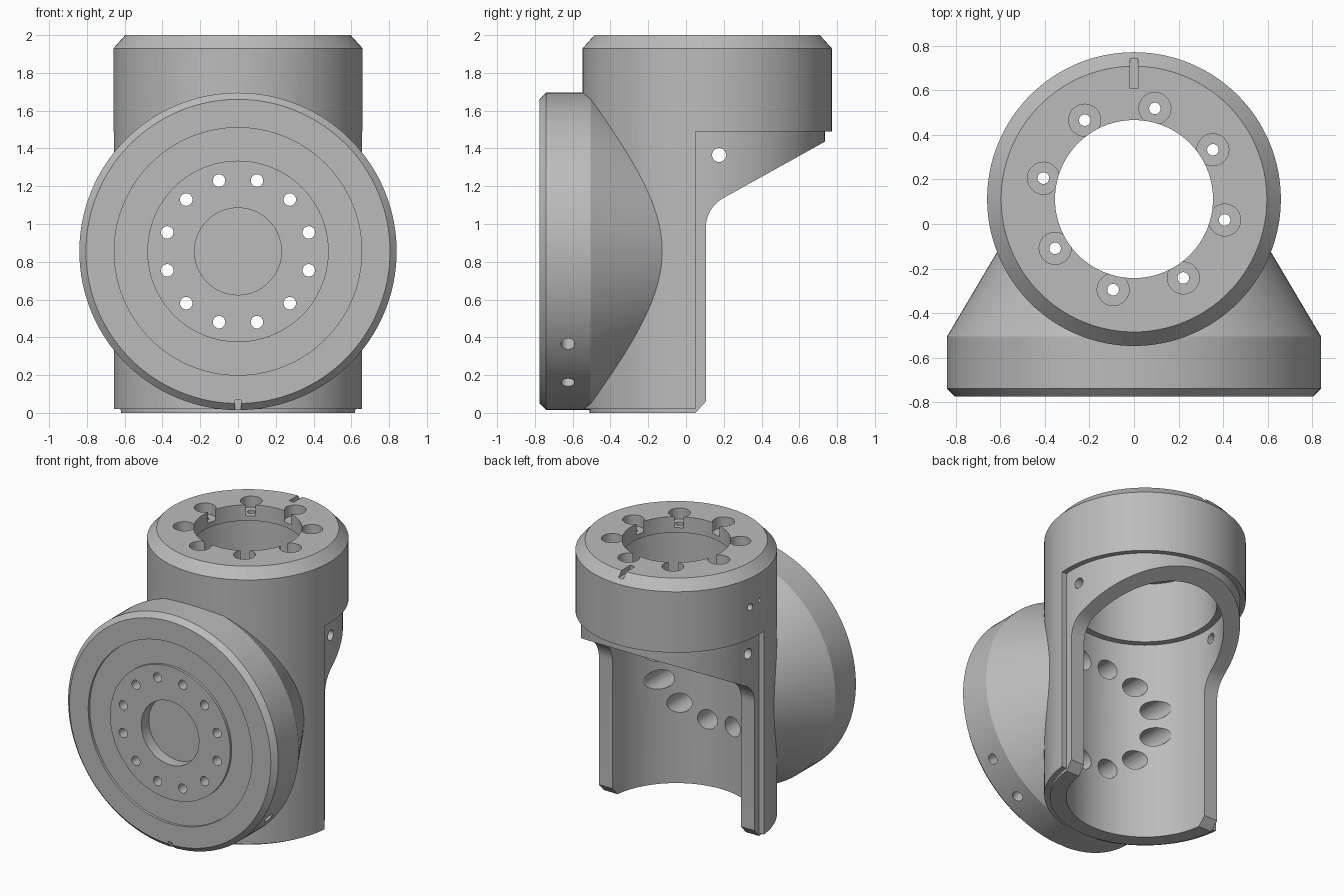
import bpy, bmesh
from math import sin, cos, pi, radians
from mathutils import Vector, Matrix

if "Cube" in bpy.data.objects:
    bpy.data.objects.remove(bpy.data.objects["Cube"])

AXIS_Y = 0.112    # centre line of the upright tube
DISC_Z = 0.855    # centre line of the front flange

grey = bpy.data.materials.new("machined_grey")
grey.use_nodes = True
colour = (0.5, 0.5, 0.5, 1)
grey.diffuse_color = colour
grey.node_tree.nodes["Principled BSDF"].inputs["Base Color"].default_value = colour


def make(name, bm, matrix=Matrix()):
    bmesh.ops.recalc_face_normals(bm, faces=bm.faces)
    bm.transform(matrix)
    mesh = bpy.data.meshes.new(name)
    bm.to_mesh(mesh)
    bm.free()
    mesh.materials.append(grey)
    ob = bpy.data.objects.new(name, mesh)
    bpy.context.collection.objects.link(ob)
    return ob


def lathe(name, profile, matrix, steps=128):
    """Solid of revolution from (radius, height) points; both ends lie on the axis."""
    bm = bmesh.new()
    vs = [bm.verts.new((r, 0, h)) for r, h in profile]
    es = [bm.edges.new(pair) for pair in zip(vs, vs[1:])]
    bmesh.ops.spin(bm, geom=vs + es, cent=(0, 0, 0), axis=(0, 0, 1),
                   angle=2 * pi, steps=steps, use_merge=True)
    bmesh.ops.remove_doubles(bm, verts=bm.verts, dist=1e-5)
    return make(name, bm, matrix)


def rod(p, q, r, steps=28):
    p, q = Vector(p), Vector(q)
    bm = bmesh.new()
    bmesh.ops.create_cone(bm, cap_ends=True, segments=steps, radius1=r,
                          radius2=r, depth=(q - p).length)
    turn = (q - p).to_track_quat('Z', 'Y').to_matrix().to_4x4()
    return make("cutter", bm, Matrix.Translation((p + q) / 2) @ turn)


def box(lo, hi):
    lo, hi = Vector(lo), Vector(hi)
    bm = bmesh.new()
    bmesh.ops.create_cube(bm, size=1)
    return make("cutter", bm, Matrix.Translation((lo + hi) / 2) @ Matrix.Diagonal((*(hi - lo), 1)))


def side_prism(points):
    """Extrude a (y, z) outline right across the model."""
    bm = bmesh.new()
    face = bm.faces.new([bm.verts.new((-1, y, z)) for y, z in points])
    out = bmesh.ops.extrude_face_region(bm, geom=[face])
    bmesh.ops.translate(bm, vec=(2, 0, 0),
                        verts=[v for v in out["geom"] if isinstance(v, bmesh.types.BMVert)])
    return make("cutter", bm)


def combine(ob, other, op='DIFFERENCE'):
    mod = ob.modifiers.new("boolean", 'BOOLEAN')
    mod.operation, mod.solver, mod.object = op, 'EXACT', other
    bpy.context.view_layer.objects.active = ob
    bpy.ops.object.modifier_apply(modifier=mod.name)
    bpy.data.objects.remove(other)


upright = Matrix.Translation((0, AXIS_Y, 0))
facing = Matrix.Translation((0, 0, DISC_Z)) @ Matrix.Rotation(pi / 2, 4, 'X')

# Outer tube with chamfered head, cut away at the lower back
housing = lathe("joint_housing", [(0, 0.02), (0.66, 0.02), (0.66, 1.93), (0.597, 2), (0, 2)], upright)
combine(housing, box((-1, 0.05, -0.1), (1, 1, 1.49)))

# Inner sleeve with straight rear edges curving into a sloped collar
sleeve = lathe("sleeve", [(0, 0), (0.623, 0), (0.623, 1.6), (0, 1.6)], upright)
R = 0.18
bend = [(0.105 + R * (1 - cos(a)), 0.98 + R * sin(a)) for a in (radians(60 * i / 8) for i in range(9))]
combine(sleeve, side_prism([(0.041, -0.01), (0.105, 0.06), *bend, (0.8, 1.472), (0.8, -0.01)]))
combine(housing, sleeve, 'UNION')

# Front flange: cone, rim, sunken ring, raised bolt ring and hub recess
flange = lathe("flange", [(0, 0.1), (0.6, 0.1), (0.84, 0.505), (0.84, 0.74), (0.805, 0.775),
                          (0.655, 0.775), (0.655, 0.757), (0.48, 0.757), (0.48, 0.775),
                          (0.23, 0.775), (0.23, 0.69), (0, 0.69)], facing)
combine(housing, flange, 'UNION')

# Stepped bore
bore = lathe("bore", [(0, -0.1), (0.515, -0.1), (0.515, 1.45), (0.47, 1.45), (0.47, 1.885),
                      (0.355, 1.885), (0.355, 2.1), (0, 2.1)], upright)
combine(housing, bore)

# Counterbored bolt holes around the head
for i in range(8):
    a = radians(77 - 45 * i)
    x, y = 0.418 * cos(a), AXIS_Y + 0.418 * sin(a)
    combine(housing, rod((x, y, 1.92), (x, y, 2.1), 0.072))
    combine(housing, rod((x, y, 1.8), (x, y, 2.05), 0.026))

# Flange bolt holes, counterbored from inside the tube
for i in range(12):
    a = radians(15 + 30 * i)
    x, z = 0.388 * cos(a), DISC_Z + 0.388 * sin(a)
    combine(housing, rod((x, -0.9, z), (x, -0.1, z), 0.033))
    combine(housing, rod((x, -0.6, z), (x, 0, z), 0.07))

# Radial holes in the flange rim
for angle in (-35.7, -55.8):
    d = Vector((cos(radians(angle)), 0, sin(radians(angle))))
    c = Vector((0, -0.625, DISC_Z))
    combine(housing, rod(c + d * 0.74, c + d * 0.9, 0.036))

# Cross hole through the sleeve and two small holes in the side of the head
combine(housing, rod((-1, 0.175, 1.365), (1, 0.175, 1.365), 0.037))
combine(housing, rod((-0.8, 0.2, 1.72), (-0.6, 0.2, 1.72), 0.024))
combine(housing, rod((-0.8, 0.1, 1.735), (-0.6, 0.1, 1.735), 0.014))

# Alignment notches on the head and flange
combine(housing, box((-0.019, 0.61, 1.96), (0.019, 0.9, 2.1)))
combine(housing, box((-0.017, -0.9, -0.05), (0.017, -0.735, 0.068)))

bpy.ops.object.select_all(action='DESELECT')
housing.select_set(True)
bpy.context.view_layer.objects.active = housing
bpy.ops.object.shade_smooth_by_angle(angle=radians(25))
